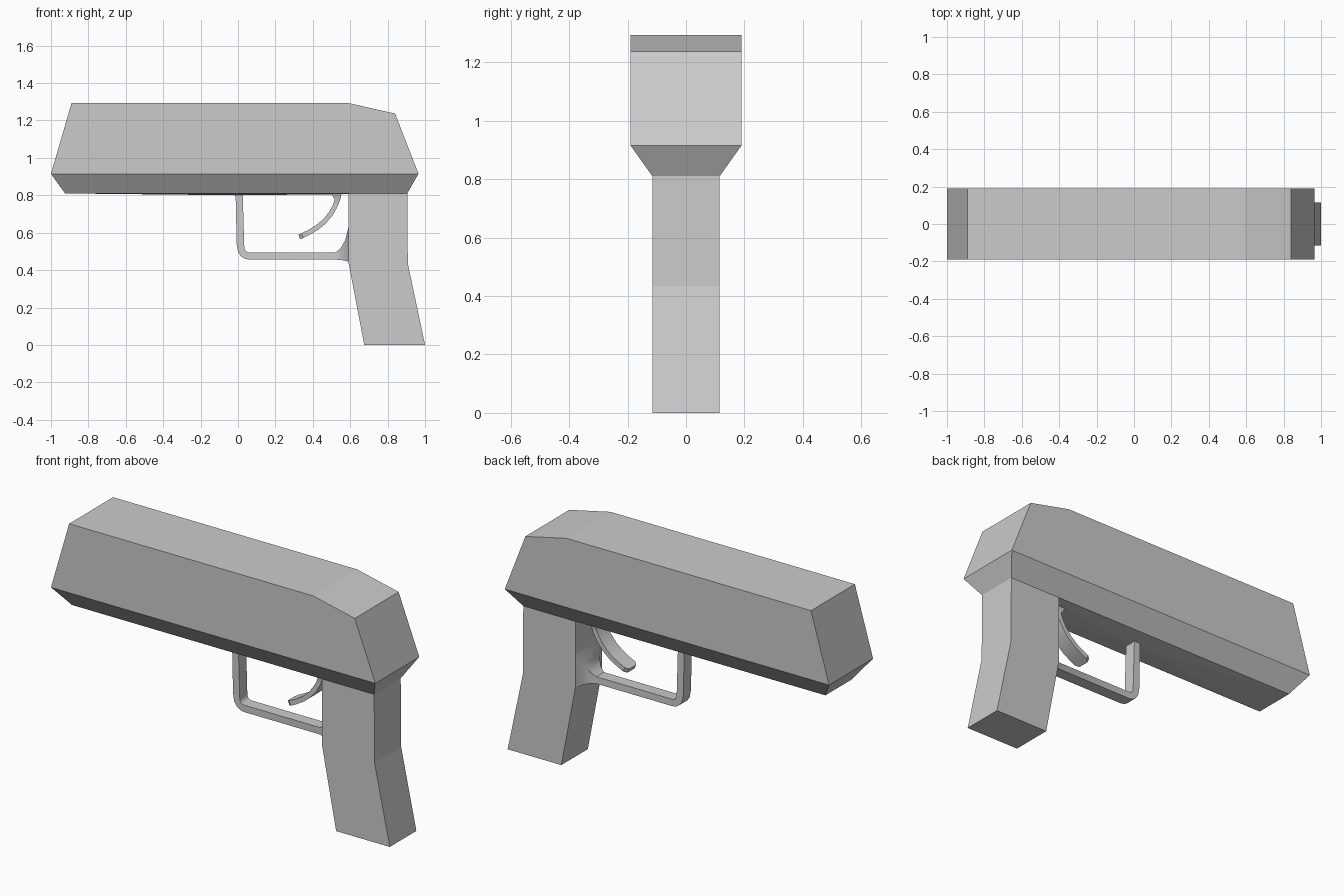
import bpy, bmesh, math
from mathutils import Vector

if "Cube" in bpy.data.objects:
    bpy.data.objects.remove(bpy.data.objects["Cube"])


def finish(name, bm, smooth=False):
    bmesh.ops.recalc_face_normals(bm, faces=bm.faces)
    me = bpy.data.meshes.new(name)
    bm.to_mesh(me)
    bm.free()
    ob = bpy.data.objects.new(name, me)
    bpy.context.collection.objects.link(ob)
    if smooth:
        bpy.ops.object.select_all(action='DESELECT')
        ob.select_set(True)
        bpy.context.view_layer.objects.active = ob
        bpy.ops.object.shade_smooth_by_angle(angle=math.radians(30))
    return ob


def skin(bm, rings):
    """Bridge consecutive closed rings of points and cap both ends."""
    vs = [[bm.verts.new(p) for p in r] for r in rings]
    n = len(vs[0])
    for a, b in zip(vs, vs[1:]):
        for i in range(n):
            j = (i + 1) % n
            bm.faces.new((a[i], a[j], b[j], b[i]))
    return bm.faces.new(vs[0]), bm.faces.new(vs[-1])


def prism(name, profile, half):
    bm = bmesh.new()
    skin(bm, [[(x, y, z) for x, z in profile] for y in (-half, half)])
    return finish(name, bm)


def strip(name, sections):
    """Loft rectangular sections: (outer x, z), (inner x, z), half width."""
    bm = bmesh.new()
    skin(bm, [[(o[0], -h, o[1]), (o[0], h, o[1]), (i[0], h, i[1]), (i[0], -h, i[1])]
              for o, i, h in sections])
    return finish(name, bm, True)


# Slide: upper body with sloped ends
prism("slide", [(-1, 0.915), (-0.89, 1.293), (0.59, 1.293), (0.84, 1.237), (0.965, 0.915)], 0.19)

# Frame: tapered lower body, its underside dipping slightly at the guard
bm = bmesh.new()
rect = lambda x0, x1, h, z: [(x0, -h, z), (x1, -h, z), (x1, h, z), (x0, h, z)]
top, bottom = skin(bm, [rect(-1, 0.965, 0.19, 0.915), rect(-0.925, 0.905, 0.115, 0.81)])
poked = bmesh.ops.poke(bm, faces=[bottom])
poked["verts"][0].co = Vector((0, 0, 0.8))
finish("frame", bm)

# Grip
prism("grip", [(0.59, 0.83), (0.905, 0.83), (0.908, 0.435), (1.0, 0), (0.675, 0), (0.59, 0.445)], 0.115)

# Trigger guard: upright, rounded corner, bar and flare into the grip
W = 0.033
guard = [((-0.013, 0.815), (0.025, 0.815), W), ((-0.007, 0.54), (0.033, 0.54), W)]
for k in range(5):
    a = math.pi + k * math.pi / 8
    c, s = math.cos(a), math.sin(a)
    guard.append(((0.06 + 0.064 * c, 0.52 + 0.064 * s), (0.06 + 0.026 * c, 0.52 + 0.026 * s), W))
guard += [((0.52, 0.456), (0.52, 0.494), W),
          ((0.55, 0.454), (0.548, 0.515), 0.045),
          ((0.573, 0.450), (0.573, 0.56), 0.07),
          ((0.592, 0.445), (0.592, 0.635), 0.115)]
strip("trigger_guard", guard)

# Trigger: flared root and a curved blade swept along an arc-like path
trigger = [((0.495, 0.815), (0.555, 0.815), 0.06), ((0.517, 0.778), (0.547, 0.778), 0.045)]
path = [Vector(p) for p in [(0.532, 0.778), (0.518, 0.74), (0.495, 0.70), (0.462, 0.66),
                            (0.422, 0.627), (0.38, 0.602), (0.345, 0.585), (0.328, 0.577)]]
for k in range(1, len(path)):
    d = (path[min(k + 1, len(path) - 1)] - path[k - 1]).normalized()
    n = Vector((d.y, -d.x)) * 0.013
    trigger.append((path[k] + n, path[k] - n, 0.03 if k == len(path) - 1 else 0.045))
strip("trigger", trigger)
